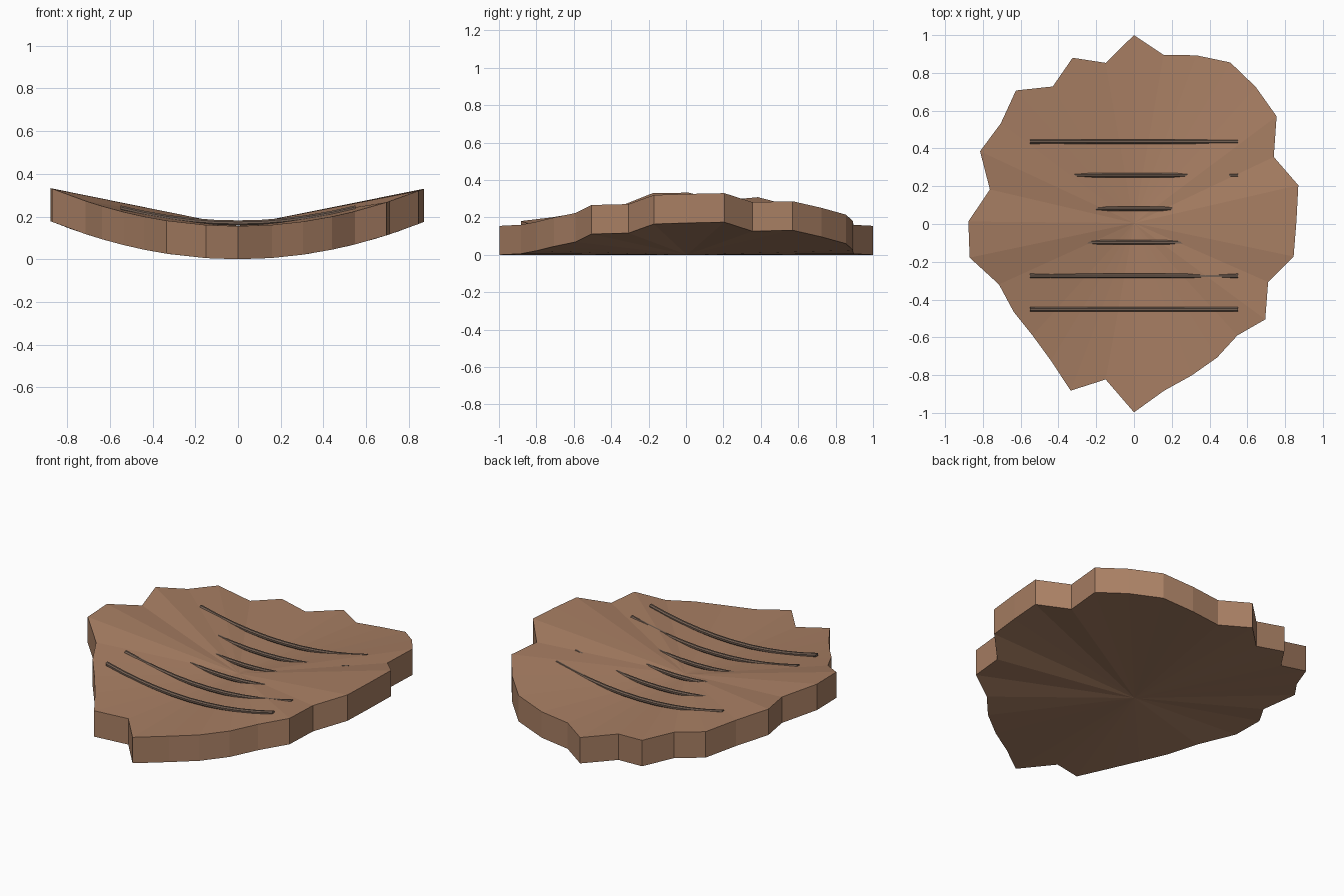
import bpy, bmesh, math

if "Cube" in bpy.data.objects:
    bpy.data.objects.remove(bpy.data.objects["Cube"])

def material(name, rgb):
    m = bpy.data.materials.new(name)
    m.diffuse_color = (*rgb, 1)
    m.use_nodes = True
    m.node_tree.nodes["Principled BSDF"].inputs["Base Color"].default_value = m.diffuse_color
    return m

wood = material("warm_brown", (0.39, 0.21, 0.125))
dark = material("dull_brown", (0.17, 0.115, 0.085))

CURVE, THICK = 0.231, 0.155

def add_object(name, bm, mat):
    bmesh.ops.recalc_face_normals(bm, faces=bm.faces)
    me = bpy.data.meshes.new(name)
    bm.to_mesh(me)
    bm.free()
    me.materials.append(mat)
    ob = bpy.data.objects.new(name, me)
    bpy.context.collection.objects.link(ob)
    return ob

# Jagged outline of the curved slab
outline = [
    (.87, .205), (.74, .355), (.755, .57), (.645, .725), (.51, .855), (.33, .893),
    (.157, .895), (0, 1), (-.15, .853), (-.325, .88), (-.43, .728), (-.625, .707),
    (-.705, .533), (-.815, .385), (-.763, .183), (-.877, .013), (-.87, -.178),
    (-.715, -.32), (-.637, -.465), (-.537, -.59), (-.44, -.723), (-.335, -.882),
    (-.15, -.823), (0, -.997), (.16, -.882), (.305, -.802), (.44, -.707),
    (.547, -.59), (.695, -.505), (.71, -.307), (.845, -.172), (.86, .015)]

# Slab: top and bottom fans around the middle, joined by a rim
bm = bmesh.new()
rings = []
for base in (0, THICK):
    ring = [bm.verts.new((x, y, base + CURVE * x * x)) for x, y in outline]
    rings.append((ring, bm.verts.new((0, 0.005, base))))
n = len(outline)
for i in range(n):
    j = (i + 1) % n
    for ring, mid in rings:
        bm.faces.new((ring[i], ring[j], mid))
    lo, hi = rings[0][0], rings[1][0]
    bm.faces.new((lo[i], lo[j], hi[j], hi[i]))
add_object("bark_slab", bm, wood)

# Ridges: thin bent rods lying across the slab
RADIUS, SIDES, STEPS, HALF = 0.013, 8, 10, 0.55
for k in range(6):
    y0 = 0.436 - 0.1777 * k
    bm = bmesh.new()
    loops = []
    for s in range(STEPS + 1):
        x = -HALF + 2 * HALF * s / STEPS
        z = 0.170 + CURVE * x * x
        loops.append([bm.verts.new((x, y0 + RADIUS * math.cos(a), z + RADIUS * math.sin(a)))
                      for a in (2 * math.pi * (t + .5) / SIDES for t in range(SIDES))])
    for a, b in zip(loops, loops[1:]):
        for t in range(SIDES):
            u = (t + 1) % SIDES
            bm.faces.new((a[t], a[u], b[u], b[t]))
    bm.faces.new(loops[0])
    bm.faces.new(loops[-1])
    add_object(f"bark_ridge_{k + 1}", bm, dark)
